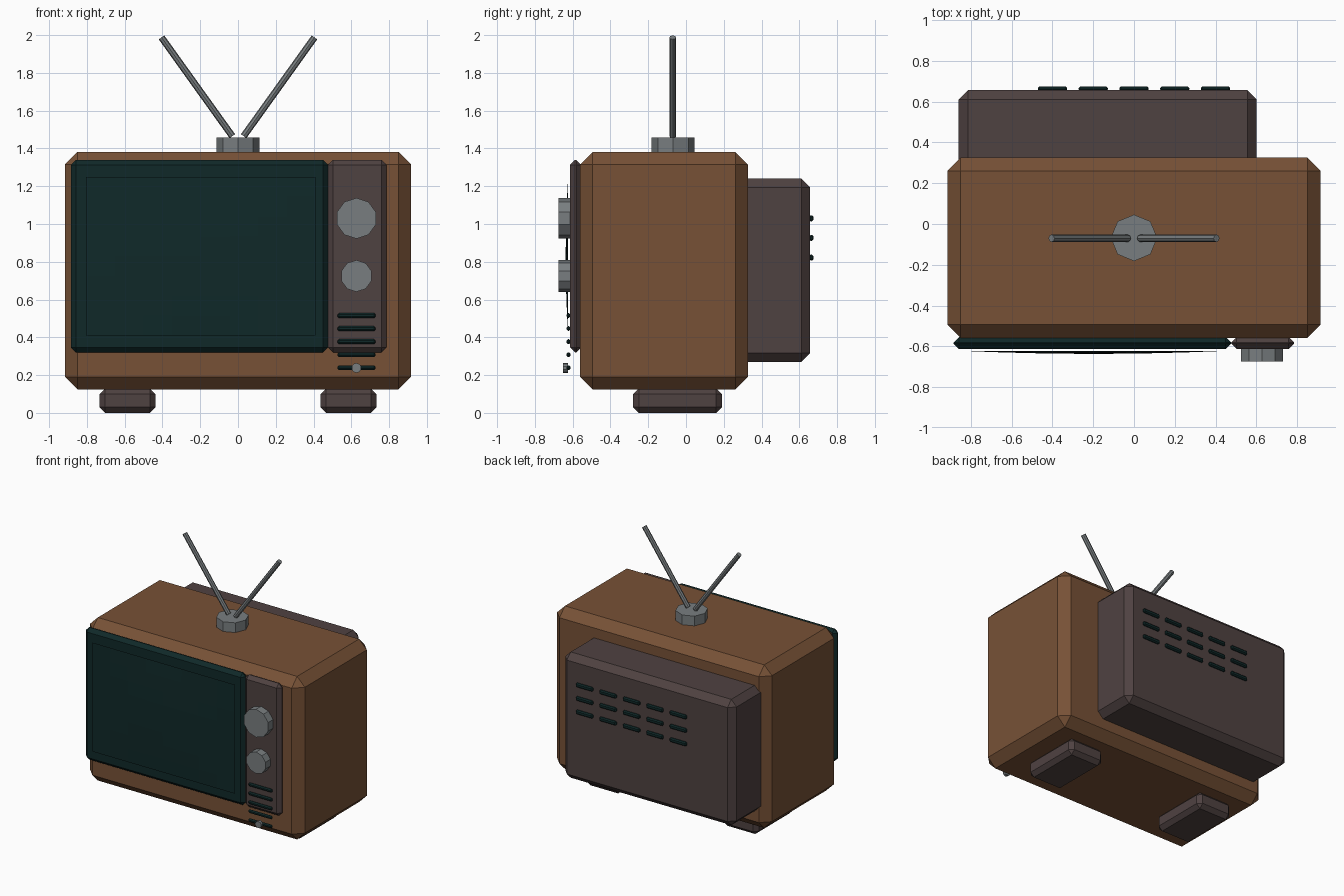
import bpy, bmesh, math
from mathutils import Vector

if "Cube" in bpy.data.objects:
    bpy.data.objects.remove(bpy.data.objects["Cube"])


def material(name, rgb):
    m = bpy.data.materials.new(name)
    m.diffuse_color = (*rgb, 1)
    m.use_nodes = True
    m.node_tree.nodes["Principled BSDF"].inputs["Base Color"].default_value = m.diffuse_color
    return m


WOOD = material("brown wood", (0.185, 0.083, 0.037))
PLASTIC = material("dark brown plastic", (0.078, 0.054, 0.053))
TEAL = material("dark teal", (0.005, 0.022, 0.022))
METAL = material("grey metal", (0.190, 0.208, 0.216))


def finish(name, bm, mat):
    bmesh.ops.recalc_face_normals(bm, faces=bm.faces)
    me = bpy.data.meshes.new(name)
    bm.to_mesh(me)
    bm.free()
    me.materials.append(mat)
    ob = bpy.data.objects.new(name, me)
    bpy.context.collection.objects.link(ob)
    return ob


def box(name, x, y, z, bevel, mat):
    """Chamfered box from (min, max) ranges."""
    bm = bmesh.new()
    bmesh.ops.create_cube(bm, size=1)
    for v in bm.verts:
        v.co = [(a + b) / 2 + c * (b - a) for (a, b), c in zip((x, y, z), v.co)]
    bmesh.ops.bevel(bm, geom=bm.edges[:], offset=bevel, segments=1,
                    affect='EDGES', profile=0.5)
    return finish(name, bm, mat)


def rod(name, start, end, radius, sides, mat):
    """Flat-sided cylinder between two points."""
    a, b = Vector(start), Vector(end)
    bm = bmesh.new()
    bmesh.ops.create_cone(bm, cap_ends=True, segments=sides, radius1=radius,
                          radius2=radius, depth=(b - a).length)
    # keep a vertex pointing along the side axis
    rot = Vector((0, 0, 1)).rotation_difference(b - a).to_matrix()
    for v in bm.verts:
        v.co = rot @ v.co + (a + b) / 2
    return finish(name, bm, mat)


# Cabinet and rear housing
box("cabinet", (-0.916, 0.916), (-0.56, 0.327), (0.125, 1.382), 0.066, WOOD)
box("rear_housing", (-0.86, 0.602), (0.20, 0.657), (0.27, 1.24), 0.046, PLASTIC)

# Feet
for side, s in (("left", -1), ("right", 1)):
    box(side + "_foot", tuple(sorted((s * 0.437, s * 0.733))), (-0.28, 0.19),
        (0, 0.13), 0.03, PLASTIC)

# Screen frame and control panel
box("screen_frame", (-0.885, 0.477), (-0.614, -0.554), (0.32, 1.34), 0.027, TEAL)
box("control_panel", (0.477, 0.786), (-0.614, -0.554), (0.32, 1.34), 0.027, PLASTIC)

# Gently bulging screen glass
bm = bmesh.new()
bmesh.ops.create_grid(bm, x_segments=8, y_segments=8, size=1)
for v in bm.verts:
    u, w = v.co.x, v.co.y
    bulge = 0.013 * (1 - u * u) * (1 - w * w)
    v.co = (-0.197 + 0.607 * u, -0.624 - bulge, 0.83 + 0.42 * w)
finish("screen_glass", bm, TEAL)

# Knobs and power button
for name, z, r, y0, y1 in (("channel_knob", 1.03, 0.108, -0.60, -0.675),
                           ("volume_knob", 0.725, 0.084, -0.60, -0.675),
                           ("power_button", 0.238, 0.026, -0.625, -0.65)):
    rod(name, (0.627, y0, z), (0.627, y1, z), r, 10, METAL)

# Speaker slots
for i in range(5):
    z = 0.515 - i * 0.069
    box(f"speaker_slot_{i + 1}", (0.527, 0.729), (-0.632, -0.612),
        (z - 0.013, z + 0.013), 0.008, TEAL)

# Rear vents
for r in range(3):
    for c in range(5):
        x, z = -0.4 + c * 0.2, 1.03 - r * 0.104
        box(f"rear_vent_{r + 1}_{c + 1}", (x - 0.072, x + 0.072), (0.652, 0.675),
            (z - 0.016, z + 0.016), 0.008, TEAL)

# Antenna
rod("antenna_base", (0, -0.068, 1.382), (0, -0.068, 1.457), 0.114, 8, METAL)
for side, s in (("left", -1), ("right", 1)):
    rod(side + "_antenna", (s * 0.03, -0.07, 1.465), (s * 0.405, -0.07, 1.988),
        0.018, 8, METAL)
